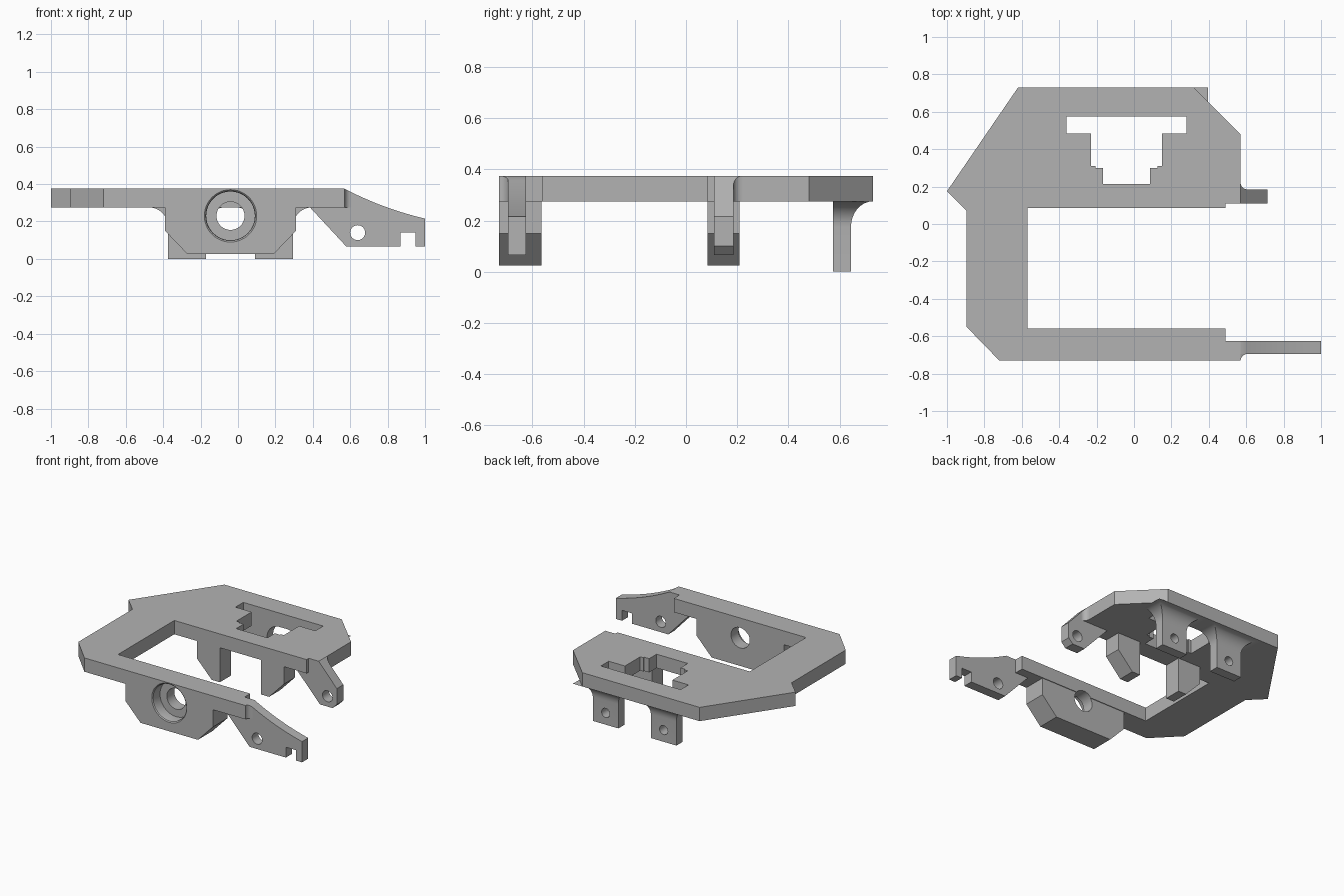
import bpy, bmesh
from math import sin, cos, pi, sqrt

cube = bpy.data.objects.get("Cube")
if cube:
    bpy.data.objects.remove(cube)

grey = bpy.data.materials.new("plain grey")
grey.use_nodes = True
colour = (0.45, 0.45, 0.45, 1)
grey.diffuse_color = colour
grey.node_tree.nodes["Principled BSDF"].inputs["Base Color"].default_value = colour

BOTTOM, TOP = 0.275, 0.375
MID = -0.04          # mirror line of the lugs and legs


def loft(name, rings):
    """Solid through a list of matching closed rings, capped at both ends."""
    bm = bmesh.new()
    loops = [[bm.verts.new(p) for p in ring] for ring in rings]
    n = len(loops[0])
    for a, b in zip(loops, loops[1:]):
        for i in range(n):
            j = (i + 1) % n
            bm.faces.new((a[i], a[j], b[j], b[i]))
    bm.faces.new(loops[0])
    bm.faces.new(loops[-1])
    bmesh.ops.recalc_face_normals(bm, faces=bm.faces)
    mesh = bpy.data.meshes.new(name)
    bm.to_mesh(mesh)
    bm.free()
    mesh.materials.append(grey)
    obj = bpy.data.objects.new(name, mesh)
    bpy.context.collection.objects.link(obj)
    return obj


def prism_z(name, pts, z0, z1):
    return loft(name, [[(x, y, z) for x, y in pts] for z in (z0, z1)])


def prism_y(name, pts, y0, y1):
    return loft(name, [[(x, y, z) for x, z in pts] for y in (y0, y1)])


def round_cutter(x, z, steps, n=48):
    """Turned cutter along y; steps are (y, radius)."""
    return loft("cutter", [[(x + r * cos(2 * pi * i / n), y, z + r * sin(2 * pi * i / n))
                            for i in range(n)] for y, r in steps])


def cut(objs, cutter):
    cutter.hide_render = True
    for obj in objs:
        mod = obj.modifiers.new("cut", "BOOLEAN")
        mod.operation, mod.solver, mod.object = "DIFFERENCE", "EXACT", cutter
        deps = bpy.context.evaluated_depsgraph_get()
        mesh = bpy.data.meshes.new_from_object(obj.evaluated_get(deps))
        obj.modifiers.clear()
        obj.data = mesh
    bpy.data.objects.remove(cutter)


def mirror(pts):
    return [(2 * MID - x, v) for x, v in reversed(pts)]


# C-shaped top plate
plate = prism_z("top_plate", [
    (-1, 0.175), (-0.62, 0.73), (0.32, 0.73), (0.57, 0.48), (0.57, 0.11),
    (0.49, 0.11), (0.49, 0.085), (-0.57, 0.085), (-0.57, -0.56), (0.49, -0.56),
    (0.49, -0.625), (0.57, -0.625), (0.57, -0.73), (-0.72, -0.73),
    (-0.895, -0.55), (-0.895, 0.07)], BOTTOM, TOP)

# stepped T-shaped opening
half = [(0.085, 0.215), (0.085, 0.3), (0.125, 0.3), (0.125, 0.31),
        (0.15, 0.31), (0.15, 0.485), (0.28, 0.485), (0.28, 0.575)]
cut([plate], prism_z("cutter", half + mirror(half), 0.2, 0.45))

# front lug with its counterbored hole
side = [(0.19, 0.025), (0.31, 0.15), (0.31, BOTTOM)]
lug = prism_y("front_lug", side + mirror(side), -0.73, -0.565)
cut([lug, plate], round_cutter(MID, 0.23, [
    (-0.75, 0.14), (-0.73, 0.14), (-0.724, 0.133), (-0.712, 0.13),
    (-0.65, 0.13), (-0.65, 0.075), (-0.5, 0.075)]))

# pair of inner lugs
inner = [(0.125, BOTTOM), (0.125, 0.025)] + side
prism_y("inner_lug_left", inner, 0.085, 0.21)
prism_y("inner_lug_right", mirror(inner), 0.085, 0.21)


# back legs flaring into the plate
def back_leg(name, x0, x1):
    r, rings = 0.1, []
    heights = [0] + [BOTTOM - r + r * sin(pi / 2 * i / 10) for i in range(11)]
    for z in heights:
        h = max(0, z - (BOTTOM - r))
        d = r - sqrt(max(0, r * r - h * h))
        y1 = 0.645 + d * 0.85
        rings.append([(x0 - d, 0.575, z), (x1 + d, 0.575, z),
                      (x1 + d, y1, z), (x0 - d, y1, z)])
    leg = loft(name, rings)
    cut([leg], round_cutter((x0 + x1) / 2, 0.085, [(0.5, 0.033), (0.8, 0.033)], 24))


back_leg("back_leg_left", 0.09, 0.295)
back_leg("back_leg_right", -0.375, -0.17)


# side arms with pin holes
def arm(name, outline, y0, y1):
    obj = prism_y(name, [(0.5, TOP), (0.5, BOTTOM), (0.385, BOTTOM), (0.58, 0.065)]
                  + outline + [(0.57, TOP)], y0, y1)
    cut([obj], round_cutter(0.64, 0.14, [(y0 - 0.1, 0.04), (y1 + 0.1, 0.04)], 32))


curve = []
for i in range(12):
    t = 1 - i / 12
    curve.append(((1 - t) ** 2 * 0.57 + 2 * t * (1 - t) * 0.77 + t * t,
                  (1 - t) ** 2 * TOP + 2 * t * (1 - t) * 0.27 + t * t * 0.215))
arm("front_arm", [(0.87, 0.065), (0.87, 0.14), (0.95, 0.14), (0.95, 0.065),
                  (1, 0.065)] + curve, -0.695, -0.625)
arm("back_arm", [(0.68, 0.065), (0.715, 0.1), (0.715, 0.215)], 0.11, 0.185)


# rounded corners where the arms meet the plate
def corner(name, y, direction, slope, r=0.036):
    pts = [(0.57, y)] + [(0.57 + r - r * cos(pi / 2 * i / 8),
                          y + direction * (r - r * sin(pi / 2 * i / 8))) for i in range(9)]
    loft(name, [[(x, v, BOTTOM) for x, v in pts],
                [(x, v, TOP - slope * (x - 0.57)) for x, v in pts]])


corner("front_arm_corner", -0.695, -1, 0.5)
corner("back_arm_corner", 0.185, 1, 1.1)

# smooth round surfaces, sharp edges
bpy.ops.object.select_all(action="DESELECT")
for obj in bpy.context.collection.objects:
    if obj.type == "MESH" and obj.data.materials and obj.data.materials[0] == grey:
        obj.select_set(True)
        bpy.context.view_layer.objects.active = obj
bpy.ops.object.shade_smooth_by_angle()
